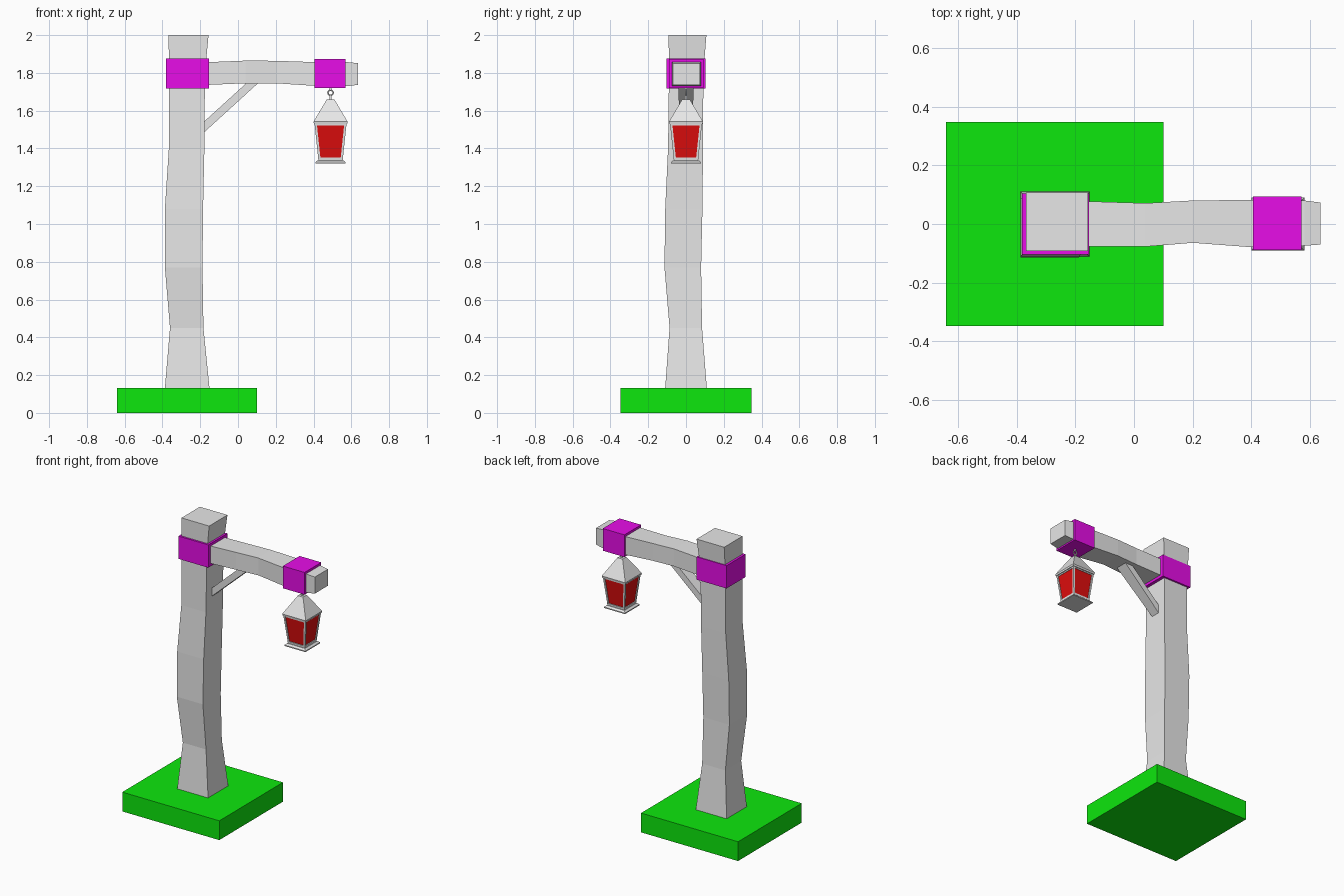
import bpy
from mathutils import Vector, Matrix
from math import radians

if "Cube" in bpy.data.objects:
    bpy.data.objects.remove(bpy.data.objects["Cube"], do_unlink=True)


def material(name, rgb):
    m = bpy.data.materials.new(name)
    m.use_nodes = True
    m.diffuse_color = (*rgb, 1)
    m.node_tree.nodes["Principled BSDF"].inputs["Base Color"].default_value = (*rgb, 1)
    return m


GREY = material("pale grey", (0.8, 0.8, 0.8))
GREEN = material("grass green", (0.004, 0.8, 0.004))
MAGENTA = material("band magenta", (0.8, 0.004, 0.8))
RED = material("glass red", (0.75, 0.004, 0.004))


def loft(name, rings, mat):
    """Skin a list of four-cornered rings and cap both ends."""
    verts = [p for ring in rings for p in ring]
    faces = [(3, 2, 1, 0)]
    for r in range(len(rings) - 1):
        a = r * 4
        for i in range(4):
            j = (i + 1) % 4
            faces.append((a + i, a + j, a + j + 4, a + i + 4))
    n = len(verts)
    faces.append((n - 4, n - 3, n - 2, n - 1))
    mesh = bpy.data.meshes.new(name)
    mesh.from_pydata(verts, [], faces)
    mesh.materials.append(mat)
    obj = bpy.data.objects.new(name, mesh)
    bpy.context.collection.objects.link(obj)
    return obj


def ring_z(z, x0, x1, y0, y1):
    return [(x0, y0, z), (x1, y0, z), (x1, y1, z), (x0, y1, z)]


def ring_x(x, y0, y1, z0, z1):
    return [(x, y0, z0), (x, y1, z0), (x, y1, z1), (x, y0, z1)]


def box(name, x0, x1, y0, y1, z0, z1, mat):
    return loft(name, [ring_z(z0, x0, x1, y0, y1), ring_z(z1, x0, x1, y0, y1)], mat)


# Ground slab
box("grass_base", -0.64, 0.10, -0.347, 0.347, 0, 0.133, GREEN)

# Crooked post
post = [
    (0.12, -0.388, -0.15, -0.111, 0.111),
    (0.45, -0.36, -0.183, -0.087, 0.085),
    (0.77, -0.387, -0.188, -0.114, 0.08),
    (1.08, -0.387, -0.185, -0.11, 0.087),
    (1.40, -0.366, -0.178, -0.095, 0.09),
    (1.80, -0.366, -0.175, -0.09, 0.092),
    (2.00, -0.367, -0.156, -0.092, 0.108),
]
loft("post", [ring_z(*s) for s in post], GREY)

# Crooked beam
beam = [
    (-0.25, -0.078, 0.078, 1.735, 1.855),
    (-0.15, -0.077, 0.077, 1.737, 1.857),
    (0.04, -0.077, 0.071, 1.745, 1.865),
    (0.20, -0.064, 0.08, 1.745, 1.864),
    (0.40, -0.079, 0.082, 1.732, 1.857),
    (0.58, -0.074, 0.08, 1.73, 1.857),
    (0.635, -0.07, 0.073, 1.737, 1.851),
]
loft("beam", [ring_x(*s) for s in beam], GREY)

# Painted bands
box("post_band", -0.382, -0.154, -0.104, 0.104, 1.718, 1.875, MAGENTA)
box("beam_band", 0.405, 0.57, -0.089, 0.093, 1.72, 1.873, MAGENTA)

# Diagonal brace
low, high = Vector((-0.20, 0, 1.495)), Vector((0.10, 0, 1.768))
along = (high - low).normalized()
normal = Vector((-along.z, 0, along.x)) * 0.021


def brace_ring(p, w):
    side = Vector((0, w, 0))
    return [p - side - normal, p + side - normal, p + side + normal, p - side + normal]


loft("brace", [brace_ring(low, 0.032), brace_ring(high, 0.042)], GREY)

# Lantern, built around its own upright axis
CX = 0.49


def square(z, h):
    return ring_z(z, CX - h, CX + h, -h, h)


def tier(name, sections, mat=GREY):
    return loft(name, [square(z, h) for z, h in sections], mat)


tier("lantern_roof", [(1.53, 0.088), (1.542, 0.09), (1.66, 0.02)])
tier("lantern_top_rail", [(1.522, 0.081), (1.532, 0.082)])
tier("lantern_glass", [(1.34, 0.059), (1.53, 0.079)], RED)
tier("lantern_bottom_rail", [(1.333, 0.064), (1.352, 0.066)])
tier("lantern_foot", [(1.32, 0.08), (1.327, 0.08), (1.337, 0.068)])

# Tapered corner bars
for sx, sx_name in ((-1, "right"), (1, "left")):
    for sy, sy_name in ((-1, "front"), (1, "back")):
        rings = []
        for z, h in ((1.34, 0.0585), (1.53, 0.0785)):
            x, y, t = CX + sx * h, sy * h, 0.006
            rings.append(ring_z(z, x - t, x + t, y - t, y + t))
        loft(f"lantern_bar_{sy_name}_{sx_name}", rings, GREY)

# Hanging hardware
tier("lantern_stem", [(1.655, 0.005), (1.683, 0.005)])
tier("lantern_hook", [(1.706, 0.005), (1.725, 0.005)])
bpy.ops.mesh.primitive_torus_add(
    major_segments=12, minor_segments=6, major_radius=0.014, minor_radius=0.004)
hanger = bpy.context.object
hanger.name = "lantern_ring"
hanger.data.transform(Matrix.Rotation(radians(90), 4, "X"))
hanger.location = (CX, 0, 1.695)
hanger.data.materials.append(GREY)
